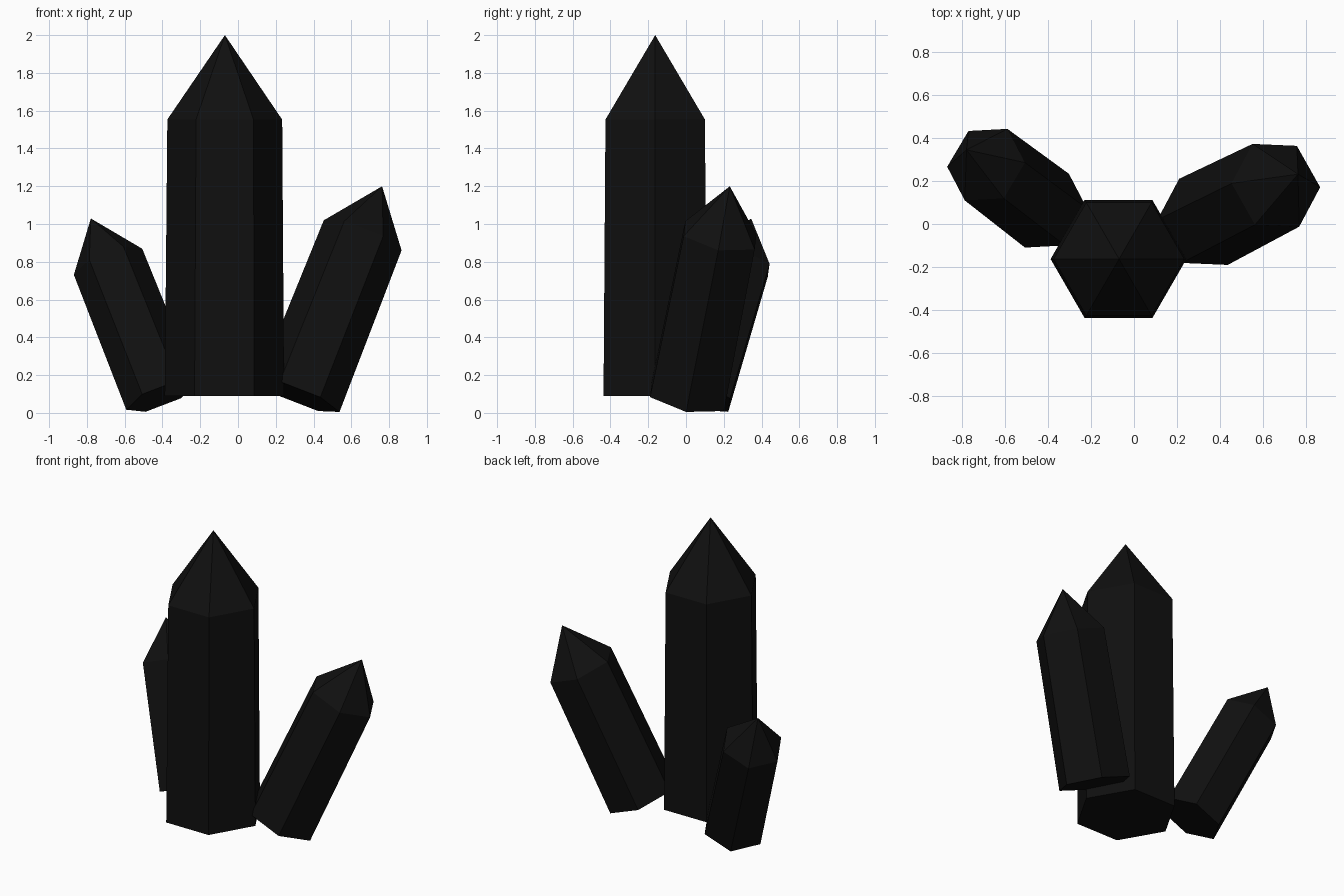
import bpy
import math
from mathutils import Vector

if "Cube" in bpy.data.objects:
    bpy.data.objects.remove(bpy.data.objects["Cube"])

dark = bpy.data.materials.new("dark_crystal")
dark.diffuse_color = (0.005, 0.005, 0.005, 1)
dark.use_nodes = True
dark.node_tree.nodes["Principled BSDF"].inputs["Base Color"].default_value = dark.diffuse_color


def crystal(name, base, shoulder, tip, r_base, r_shoulder, corner):
    """Six-sided tapered shaft from base to shoulder, with a pyramid tip.
    corner is the direction in which one of the six edges lies."""
    base, shoulder = Vector(base), Vector(shoulder)
    n = (shoulder - base).normalized()
    u = Vector(corner)
    u = (u - u.dot(n) * n).normalized()
    v = n.cross(u)
    verts = []
    for centre, r in ((base, r_base), (shoulder, r_shoulder)):
        for i in range(6):
            a = i * math.pi / 3
            verts.append(centre + r * (math.cos(a) * u + math.sin(a) * v))
    verts.append(shoulder + n * tip)
    faces = [tuple(reversed(range(6)))]
    for i in range(6):
        j = (i + 1) % 6
        faces.append((i, j, j + 6, i + 6))
        faces.append((i + 6, j + 6, 12))
    mesh = bpy.data.meshes.new(name)
    mesh.from_pydata(verts, [], faces)
    mesh.materials.append(dark)
    obj = bpy.data.objects.new(name, mesh)
    bpy.context.collection.objects.link(obj)
    return obj


# Tall upright crystal
crystal("main_crystal", (-0.072, -0.163, 0.09), (-0.07, -0.163, 1.553),
        0.447, 0.316, 0.304, (1, 0, 0))
# Leaning crystal on the right
crystal("right_crystal", (0.323, 0.01, 0.088), (0.66, 0.18, 0.94),
        0.284, 0.23, 0.221, (0.205, -0.01, -0.085))
# Shorter leaning crystal on the left
crystal("left_crystal", (-0.405, 0.062, 0.088), (-0.688, 0.276, 0.80),
        0.256, 0.20, 0.194, (-0.18, -0.01, -0.07))
